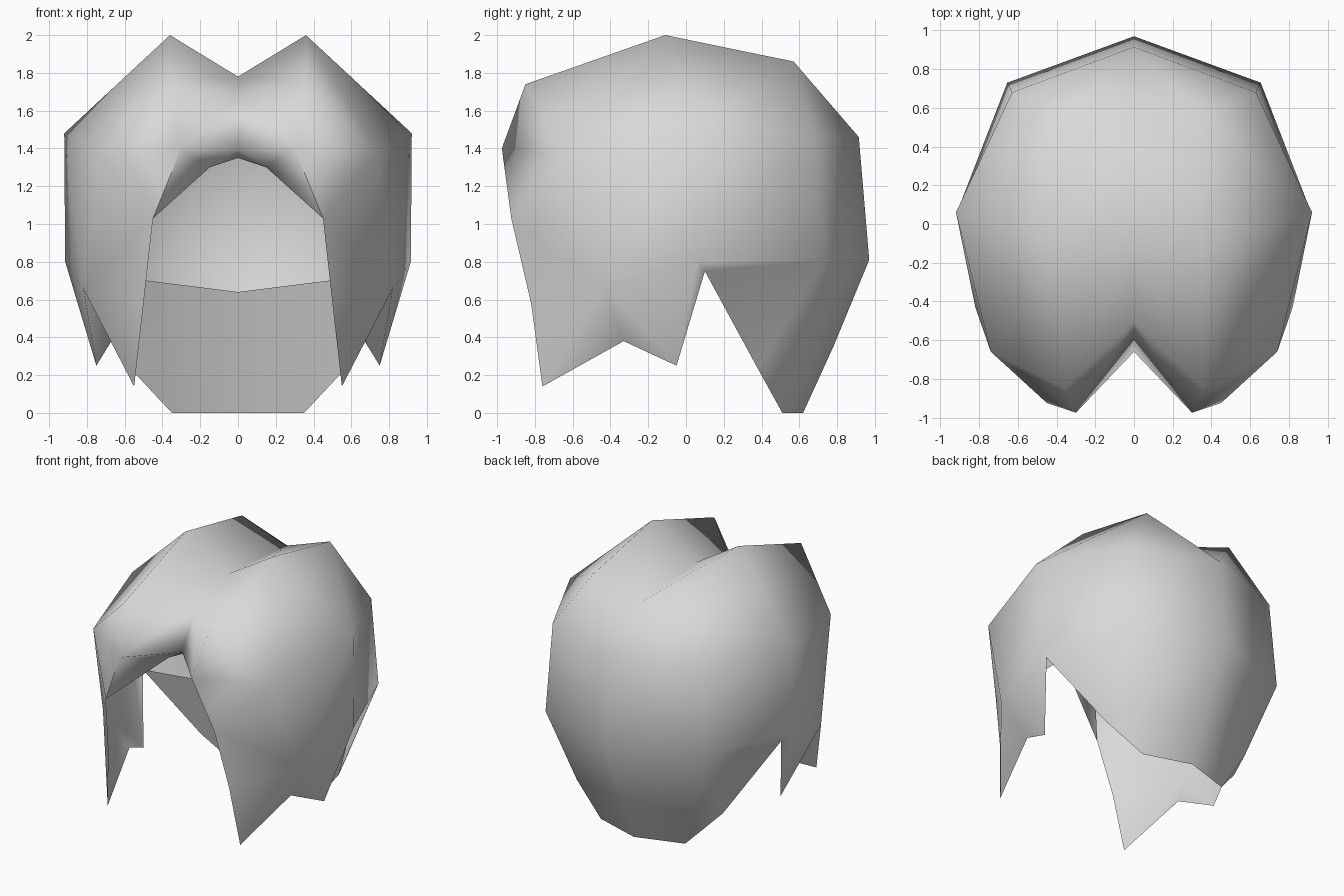
import bpy, bmesh, math

cube = bpy.data.objects.get("Cube")
if cube:
    bpy.data.objects.remove(cube, do_unlink=True)

# One flat grey for the whole shell
grey = bpy.data.materials.new("light_grey")
grey.use_nodes = True
colour = (0.69, 0.69, 0.69, 1)
grey.diffuse_color = colour
bsdf = next(n for n in grey.node_tree.nodes if n.type == 'BSDF_PRINCIPLED')
bsdf.inputs["Base Color"].default_value = colour

# Control points of the +x half
P = {
    # parting valley and crown ridge
    "v1": (0, -.50, 1.68), "v2": (0, -.11, 1.78), "v3": (0, .57, 1.73),
    "p1": (.36, -.85, 1.74), "p2": (.36, -.11, 2.0), "p3": (.365, .57, 1.86),
    # back centre, back corner and side columns
    "a1": (0, .915, 1.46), "a2": (0, .97, .81), "a3": (0, .78, .35), "a4": (0, .62, 0),
    "b1": (.63, .68, 1.46), "b2": (.655, .73, .81), "b3": (.50, .58, .28),
    "q": (.57, .38, .235), "g": (.35, .51, 0),
    "c1": (.92, .06, 1.48), "c2": (.915, .06, .80), "n": (.86, .10, .75),
    # front side lock
    "d1": (.74, -.66, 1.38), "d2": (.82, -.43, .66),
    "m": (.67, -.33, .38), "t": (.75, -.05, .25),
    "f0": (0, -.66, 1.4), "e1": (.30, -.975, 1.4), "e2": (.45, -.925, 1.03),
    "e3": (.50, -.82, .58), "e4": (.55, -.76, .14),
    # inward folds at the fringe and nape
    "l0": (0, -.50, 1.35), "l1": (.15, -.60, 1.30),
    "i0": (0, .40, .64), "i1": (.48, .28, .70),
}

# Faces of each region, as names of their corners
REGIONS = {
    "crown": "v2 v1 p1 p2, v3 v2 p2 p3, v1 f0 e1 p1, a1 v3 p3 b1",
    "upper_side": "p3 p2 c1 b1, p2 p1 d1 c1, p1 e1 d1, b1 c1 c2 b2, c1 d1 d2 c2",
    "front_lock": "e1 e2 d1, e2 d2 d1, e2 e3 d2, e3 e4 d2, e4 m d2",
    "side_lock": "d2 m t, d2 t c2, c2 t n",
    "back": "a1 b1 b2 a2, a2 b2 b3 a3, a3 b3 g a4, b2 c2 n, b2 n q, b2 q b3, b3 q g",
    "fringe_fold": "f0 e1 l1 l0, e1 e2 l1",
    "nape_fold": "a4 g i1 i0, g q i1, q n i1",
}

bm = bmesh.new()
verts = {name: bm.verts.new(co) for name, co in P.items()}
for region in REGIONS.values():
    for face in region.split(","):
        bm.faces.new([verts[k] for k in face.split()])

# Make the shell face outward
bmesh.ops.recalc_face_normals(bm, faces=bm.faces[:])
bm.normal_update()
back_face = next(f for f in bm.faces if verts["a1"] in f.verts and verts["a2"] in f.verts)
if back_face.normal.y < 0:
    bmesh.ops.reverse_faces(bm, faces=bm.faces[:])

mesh = bpy.data.meshes.new("hair_shell")
bm.to_mesh(mesh)
bm.free()
mesh.materials.append(grey)
hair = bpy.data.objects.new("hair_shell", mesh)
bpy.context.collection.objects.link(hair)

# Smooth locks with crisp folds, then mirror across the parting
for o in bpy.context.selected_objects:
    o.select_set(False)
hair.select_set(True)
bpy.context.view_layer.objects.active = hair
bpy.ops.object.shade_smooth_by_angle(angle=math.radians(100))
mirror = hair.modifiers.new("mirror", 'MIRROR')
mirror.use_axis = (True, False, False)
mirror.use_clip = True
mirror.merge_threshold = 0.001
